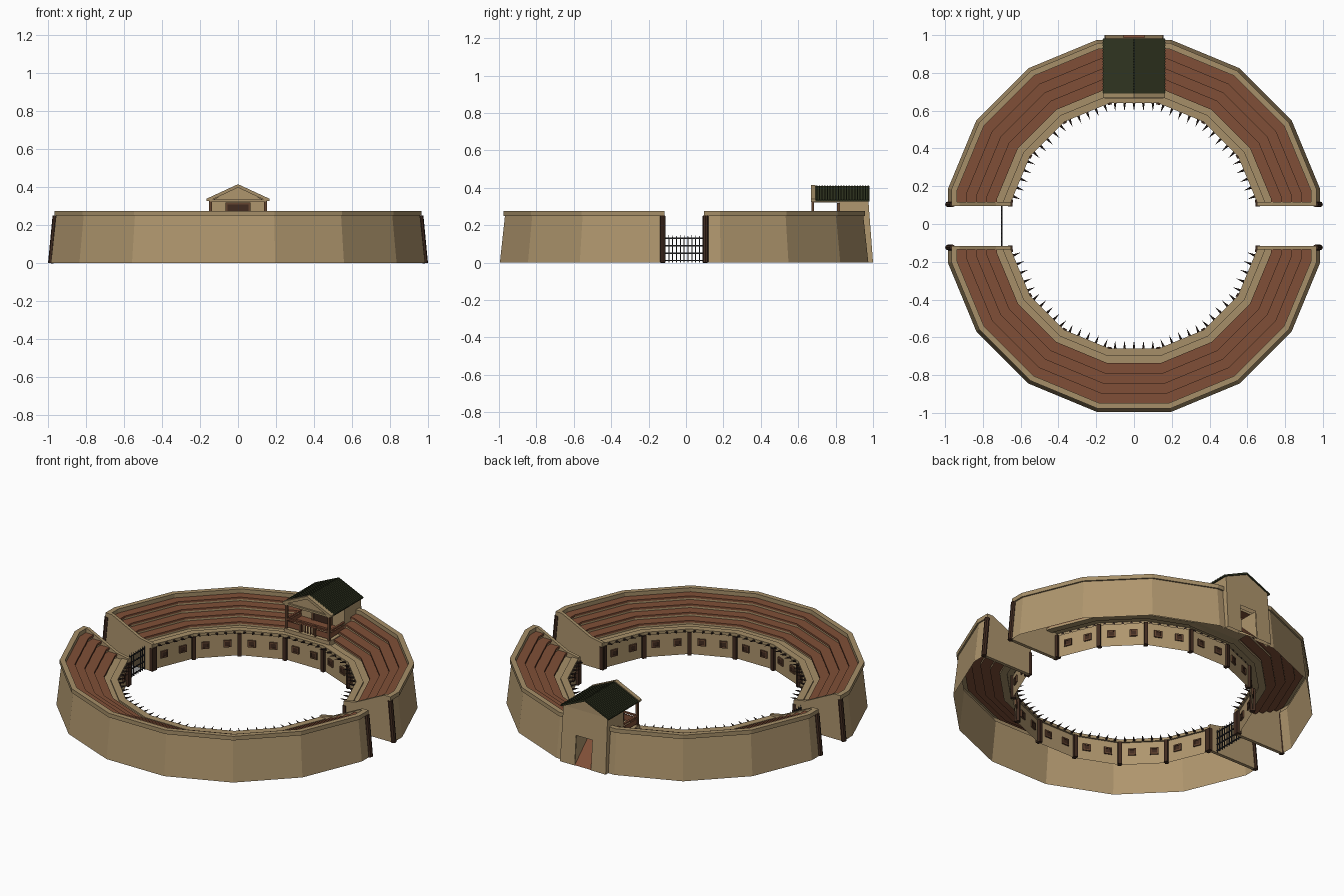
import bpy, bmesh, math
from mathutils import Vector, Matrix

if "Cube" in bpy.data.objects:
    bpy.data.objects.remove(bpy.data.objects["Cube"])

YC = -0.01            # ring centre in y
GAP = 0.108           # half width of the two entrances
STEP = math.pi / 8    # sixteen-sided ring

COLOURS = {
    "sandstone": (0.43, 0.305, 0.155), "coping": (0.38, 0.275, 0.14),
    "seat_red": (0.215, 0.078, 0.038), "dark_wood": (0.052, 0.024, 0.014),
    "frame_wood": (0.13, 0.06, 0.03), "iron": (0.02, 0.02, 0.022),
    "roof_green": (0.030, 0.036, 0.015), "spike": (0.03, 0.018, 0.014),
}
MATS = list(COLOURS)
for n, c in COLOURS.items():
    bpy.data.materials.new(n).diffuse_color = (*c, 1)


class Part:
    def __init__(self, name):
        self.name, self.bm = name, bmesh.new()

    def face(self, pts, mat):
        f = self.bm.faces.new([self.bm.verts.new(p) for p in pts])
        f.material_index = MATS.index(mat)

    def paint(self, verts, mat):
        for f in {f for v in verts for f in v.link_faces}:
            f.material_index = MATS.index(mat)

    def box(self, c, size, mat, rot=0.0):
        m = Matrix.Translation(c) @ Matrix.Rotation(rot, 4, 'Z') @ Matrix.Diagonal((*size, 1))
        self.paint(bmesh.ops.create_cube(self.bm, size=1, matrix=m)["verts"], mat)

    def beam(self, p, q, r1, r2, mat, segs=4):
        p, q = Vector(p), Vector(q)
        m = Matrix.Translation((p + q) / 2) @ (q - p).to_track_quat('Z', 'Y').to_matrix().to_4x4()
        m = m @ Matrix.Rotation(math.pi / 4, 4, 'Z')
        self.paint(bmesh.ops.create_cone(self.bm, cap_ends=True, segments=segs, radius1=r1,
                   radius2=r2, depth=(q - p).length, matrix=m)["verts"], mat)

    def prism(self, a, b, mat):
        """Solid between two matching outlines."""
        self.face(a, mat)
        self.face(b, mat)
        for i in range(len(a)):
            j = (i + 1) % len(a)
            self.face([a[i], a[j], b[j], b[i]], mat)

    def cut_door(self, hw=0.055, h=0.18):
        """Cut the doorway through the back wall faces."""
        def wall():
            return [f for f in self.bm.faces if f.calc_center_median().y > 0.95
                    and f.calc_center_median().z < 0.2 and abs(f.calc_center_median().x) < 0.19]
        for co, no in (((hw, 0, 0), (1, 0, 0)), ((-hw, 0, 0), (1, 0, 0)), ((0, 0, h), (0, 0, 1))):
            fs = wall()
            geom = fs + list({e for f in fs for e in f.edges}) + list({v for f in fs for v in f.verts})
            bmesh.ops.bisect_plane(self.bm, geom=geom, plane_co=co, plane_no=no)
        gone = [f for f in wall() if abs(f.calc_center_median().x) < hw and f.calc_center_median().z < h]
        bmesh.ops.delete(self.bm, geom=gone, context='FACES')

    def done(self):
        bmesh.ops.remove_doubles(self.bm, verts=self.bm.verts, dist=1e-5)
        bmesh.ops.recalc_face_normals(self.bm, faces=self.bm.faces)
        me = bpy.data.meshes.new(self.name)
        self.bm.to_mesh(me)
        self.bm.free()
        for n in MATS:
            me.materials.append(bpy.data.materials[n])
        bpy.context.collection.objects.link(bpy.data.objects.new(self.name, me))


# Stand cross-section: (apothem, z, colour of the strip leading to this point)
prof = [(0.985, 0, None), (0.958, 0.25, "sandstone"), (0.967, 0.25, "coping"),
        (0.967, 0.275, "coping"), (0.937, 0.275, "coping"), (0.937, 0.25, "coping")]
for i in range(4):                       # benches with a small overhang
    a, z = 0.884 - 0.053 * i, 0.25 - 0.025 * i
    prof += [(a, z, "seat_red"), (a, z - 0.012, "seat_red"), (a + 0.006, z - 0.012, "seat_red"),
             (a + 0.006, z - 0.025, "sandstone")]
prof += [(0.69, 0.15, "coping"), (0.69, 0.158, "coping"), (0.65, 0.158, "coping"),
         (0.65, 0.14, "coping"), (0.66, 0.14, "coping"), (0.66, 0, "sandstone")]


def rail(a, z, side):
    """Points of one half ring at a given apothem."""
    r = a / math.cos(STEP / 2)
    pts = [(a, GAP)] + [(r * math.cos(STEP * (k + .5)), r * math.sin(STEP * (k + .5)))
                        for k in range(8)] + [(-a, GAP)]
    return [(x, YC + side * y, z) for x, y in pts]


# End wall outline, following the rake of the stand
END = [(0.985, 0), (0.958, 0.25), (0.967, 0.25), (0.967, 0.275), (0.925, 0.275),
       (0.73, 0.18), (0.65, 0.165), (0.65, 0.14), (0.66, 0.14), (0.66, 0)]

for side, label in ((1, "back"), (-1, "front")):
    p = Part(label + "_stand")
    for (a0, z0, _), (a1, z1, mat) in zip(prof, prof[1:]):
        r0, r1 = rail(a0, z0, side), rail(a1, z1, side)
        for i in range(len(r0) - 1):
            p.face([r0[i], r0[i + 1], r1[i + 1], r1[i]], mat)
    if side == 1:
        p.bm.normal_update()
        p.cut_door()
    p.done()
    e = Part(label + "_end_walls")
    posts = Part(label + "_entrance_posts")
    for sx in (1, -1):
        y0, y1 = YC + side * (GAP - 0.002), YC + side * (GAP + 0.018)
        e.prism([(sx * a, y0, z) for a, z in END], [(sx * a, y1, z) for a, z in END], "sandstone")
        yp = YC + side * (GAP + 0.006)
        posts.beam((sx * 0.985, yp, 0), (sx * 0.961, yp, 0.25), 0.015, 0.015, "dark_wood", 8)
        posts.box((sx * 0.655, yp, 0.07), (0.022, 0.022, 0.14), "dark_wood")
    e.bm.normal_update()
    for f in e.bm.faces:                 # raked tops get the coping colour
        if len(f.verts) == 4 and f.calc_center_median().z > 0.16:
            f.material_index = MATS.index("coping")
    e.done()
    posts.done()

# Arena wall: posts at corners, two windows and a row of spikes per side
wp, win, sp = Part("arena_wall_posts"), Part("arena_windows"), Part("wall_spikes")
rc = 0.656 / math.cos(STEP / 2)
for k in range(16):
    t = STEP * (k + 0.5)
    wp.box((rc * math.cos(t), YC + rc * math.sin(t), 0.07), (0.03, 0.022, 0.14), "dark_wood", t)
    if k % 8 == 0:
        continue
    t = STEP * k
    n, tan = Vector((math.cos(t), math.sin(t), 0)), Vector((-math.sin(t), math.cos(t), 0))
    o = Vector((0, YC, 0))
    for s in (-0.062, 0.062):
        c = o + n * 0.66 + tan * s + Vector((0, 0, 0.078))
        for d in (-1, 1):
            win.box(c + tan * d * 0.019, (0.016, 0.008, 0.042), "frame_wood", t)
            win.box(c + Vector((0, 0, d * 0.017)), (0.016, 0.046, 0.008), "frame_wood", t)
        win.box(c, (0.009, 0.032, 0.028), "dark_wood", t)
    for i in range(5):
        b = o + n * 0.655 + tan * (i - 2) * 0.05 + Vector((0, 0, 0.147))
        sp.beam(b, b - n * 0.048 + Vector((0, 0, 0.008)), 0.008, 0, "spike", 6)
wp.done()
win.done()
sp.done()

# Iron gate in the left entrance
g = Part("iron_gate")
for i in range(11):
    y = YC + (i - 5) * 0.0205
    g.box((-0.70, y, 0.066), (0.005, 0.005, 0.132), "iron")
    g.beam((-0.70, y, 0.13), (-0.70, y, 0.15), 0.004, 0, "iron")
for z in (0.012, 0.05, 0.09, 0.13):
    g.box((-0.70, YC, z), (0.006, 2 * GAP, 0.006), "iron")
g.done()

# Box house: battered back wall, side walls, gable, front wall
h = Part("box_house_walls")
B, T, W = 1.0, 0.975, 0.15
h.face([(-W - .005, B, 0), (W + .005, B, 0), (W, T, 0.335), (-W, T, 0.335)], "sandstone")
h.face([(-W, T, 0.335), (W, T, 0.335), (0, T, 0.403)], "sandstone")
h.face([(-W, 0.82, 0.335), (W, 0.82, 0.335), (0, 0.82, 0.403)], "sandstone")
h.face([(-W, 0.82, 0.17), (W, 0.82, 0.17), (W, 0.82, 0.335), (-W, 0.82, 0.335)], "sandstone")
for s in (-1, 1):
    h.face([(s * W, 0.82, 0.17), (s * W, 0.82, 0.335), (s * W, T, 0.335),
            (s * (W + .005), B, 0), (s * (W + .005), 0.96, 0)], "sandstone")
    h.face([(s * .055, 0.998, 0), (s * .055, 0.984, 0.18), (s * .055, 0.82, 0.18),
            (s * .055, 0.82, 0.12)], "sandstone")          # passage walls
h.bm.normal_update()
h.cut_door()
h.done()
r = Part("entrance_ramp")
r.face([(-.055, 1.0, 0.002), (.055, 1.0, 0.002), (.055, 0.82, 0.175), (-.055, 0.82, 0.175)], "seat_red")
r.done()
d = Part("box_inner_door")
d.box((0, 0.817, 0.245), (0.11, 0.008, 0.13), "dark_wood")
for s in (-1, 1):
    d.box((s * 0.06, 0.815, 0.247), (0.012, 0.014, 0.14), "frame_wood")
d.box((0, 0.815, 0.314), (0.132, 0.014, 0.01), "frame_wood")
d.done()

# Balcony floor, columns and railings
b = Part("balcony")
b.box((0, 0.745, 0.165), (0.31, 0.16, 0.03), "sandstone")
for s in (-1, 1):
    b.box((s * 0.145, 0.678, 0.25), (0.014, 0.014, 0.15), "frame_wood")
    b.box((s * 0.05, 0.678, 0.21), (0.012, 0.012, 0.065), "frame_wood")
    b.box((s * 0.097, 0.678, 0.206), (0.085, 0.006, 0.036), "seat_red")
    b.box((s * 0.145, 0.75, 0.236), (0.012, 0.14, 0.009), "seat_red")
    b.box((s * 0.145, 0.75, 0.206), (0.006, 0.14, 0.03), "seat_red")
b.box((0, 0.678, 0.236), (0.29, 0.012, 0.009), "seat_red")
for i in range(5):
    b.box(((i - 2) * 0.018, 0.678, 0.21), (0.006, 0.006, 0.05), "seat_red")
b.done()

# Front pediment: recessed triangle inside raked bars, with side beams
p = Part("pediment")
p.prism([(-.15, .678, .325), (.15, .678, .325), (0, .678, .402)],
        [(-.15, .69, .325), (.15, .69, .325), (0, .69, .402)], "sandstone")
p.box((0, 0.679, 0.330), (0.30, 0.024, 0.012), "coping")
for s in (-1, 1):
    bar = [(s * .165, .328), (s * .165, .340), (0, .416), (0, .398), (s * .15, .328)]
    p.prism([(x, .667, z) for x, z in bar], [(x, .692, z) for x, z in bar], "coping")
    p.box((s * 0.145, 0.755, 0.328), (0.016, 0.14, 0.012), "sandstone")
p.done()

# Ribbed green roof
r = Part("roof")
for s in (-1, 1):
    sl = [(0, .409), (s * .163, .335), (s * .163, .328), (0, .400)]
    r.prism([(x, .692, z) for x, z in sl], [(x, .982, z) for x, z in sl], "roof_green")
    for i in range(20):
        y = 0.699 + i * 0.0145
        r.beam((s * .164, y, .335), (0, y, .410), 0.005, 0.005, "roof_green")
r.done()

for m in bpy.data.materials:
    if m.users and not m.is_grease_pencil:
        m.use_nodes = True
        m.node_tree.nodes["Principled BSDF"].inputs["Base Color"].default_value = m.diffuse_color
